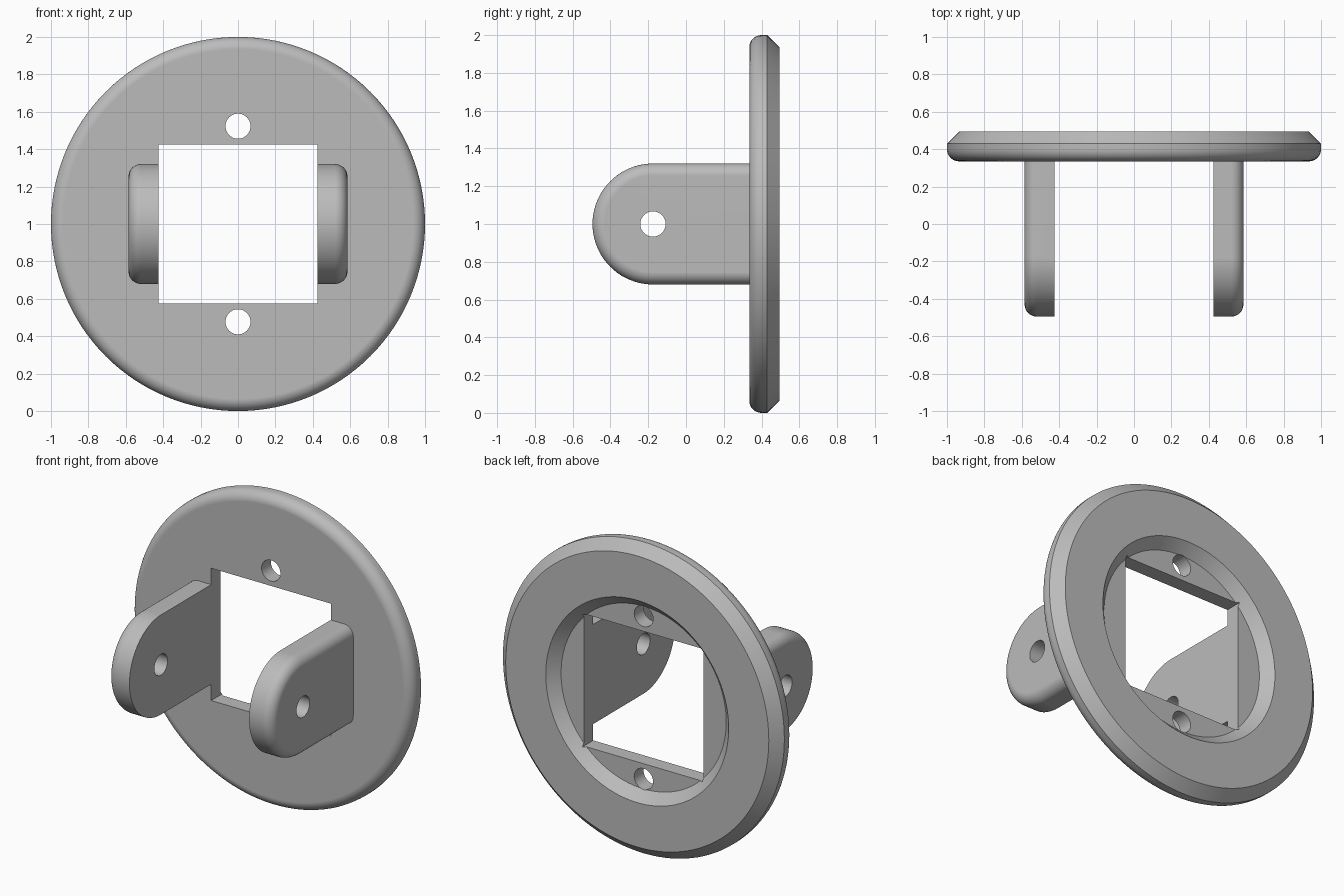
import bpy, bmesh, math
from mathutils import Matrix, Vector

cube = bpy.data.objects.get("Cube")
if cube:
    bpy.data.objects.remove(cube, do_unlink=True)

grey = bpy.data.materials.new("light_grey")
grey.use_nodes = True
COLOUR = (0.5, 0.5, 0.5, 1)
grey.diffuse_color = COLOUR
grey.node_tree.nodes["Principled BSDF"].inputs["Base Color"].default_value = COLOUR

MID = 1.0            # height of the disc centre
FRONT, BACK = 0.335, 0.495
FILLET = 0.065
HALF = 0.425         # half width of the square window
ARM_R, PIVOT_Y = 0.32, -0.175


def make_object(name, bm):
    bmesh.ops.recalc_face_normals(bm, faces=bm.faces)
    mesh = bpy.data.meshes.new(name)
    bm.to_mesh(mesh)
    bm.free()
    mesh.materials.append(grey)
    obj = bpy.data.objects.new(name, mesh)
    bpy.context.collection.objects.link(obj)
    return obj


def loft(name, rings):
    """Bridge closed rings of points in order and cap both ends."""
    bm = bmesh.new()
    loops = [[bm.verts.new(p) for p in ring] for ring in rings]
    n = len(loops[0])
    for a, b in zip(loops, loops[1:]):
        for i in range(n):
            j = (i + 1) % n
            bm.faces.new((a[i], a[j], b[j], b[i]))
    bm.faces.new(loops[0])
    bm.faces.new(loops[-1])
    return make_object(name, bm)


def cylinder(name, centre, axis, radius=0.067):
    bm = bmesh.new()
    turn = Vector((0, 0, 1)).rotation_difference(Vector(axis)).to_matrix().to_4x4()
    bmesh.ops.create_cone(bm, cap_ends=True, segments=48, radius1=radius, radius2=radius,
                          depth=0.6, matrix=Matrix.Translation(centre) @ turn)
    return make_object(name, bm)


def box(name, centre, size):
    bm = bmesh.new()
    bmesh.ops.create_cube(bm, size=1, matrix=Matrix.Translation(centre) @ Matrix.Diagonal((*size, 1)))
    return make_object(name, bm)


def finish(obj, cutters):
    """Cut the openings, then shade with crisp edges."""
    bpy.ops.object.select_all(action='DESELECT')
    obj.select_set(True)
    bpy.context.view_layer.objects.active = obj
    for cutter in cutters:
        mod = obj.modifiers.new("cut", 'BOOLEAN')
        mod.operation, mod.solver, mod.object = 'DIFFERENCE', 'EXACT', cutter
        bpy.ops.object.modifier_apply(modifier=mod.name)
        bpy.data.objects.remove(cutter, do_unlink=True)
    bpy.ops.object.shade_smooth_by_angle(angle=math.radians(25))
    mod = obj.modifiers.new("flat_face_normals", 'WEIGHTED_NORMAL')
    mod.keep_sharp = True


# Quarter-round steps: (inset from the edge, distance from the face)
steps = [math.pi / 2 * i / 8 for i in range(9)]
quarter = [(FILLET * (1 - math.sin(t)), FILLET * (1 - math.cos(t))) for t in steps]


# Round plate: filleted front rim, chamfered back rim, bevelled round recess
def circle(radius, y, n=128):
    return [(radius * math.cos(2 * math.pi * i / n), y, MID + radius * math.sin(2 * math.pi * i / n))
            for i in range(n)]


profile = [(1 - inset, FRONT + d) for inset, d in quarter]
profile += [(1, 0.43), (0.935, BACK), (0.65, BACK), (0.587, 0.43)]
plate = loft("round_plate", [circle(r, y) for r, y in profile])
finish(plate, [
    box("window_cutter", (0, 0.4, MID), (2 * HALF, 0.6, 2 * HALF)),
    cylinder("upper_screw_cutter", (0, 0.4, MID + 0.523), (0, 1, 0)),
    cylinder("lower_screw_cutter", (0, 0.4, MID - 0.523), (0, 1, 0)),
])


# Side arms: round-ended lugs with a filleted outer face and a pivot hole
def arm_outline(x, radius, n=40):
    arc = [math.pi / 2 + math.pi * i / n for i in range(n + 1)]
    pts = [(x, PIVOT_Y + radius * math.cos(a), MID + radius * math.sin(a)) for a in arc]
    root = FRONT + 0.02
    return [(x, root, MID + radius)] + pts + [(x, root, MID - radius)]


for side, name in ((1, "left_arm"), (-1, "right_arm")):
    rings = [arm_outline(side * HALF, ARM_R)]
    rings += [arm_outline(side * (0.585 - d), ARM_R - inset) for inset, d in reversed(quarter)]
    arm = loft(name, rings)
    finish(arm, [cylinder("pivot_cutter", (side * 0.5, PIVOT_Y, MID), (1, 0, 0))])
